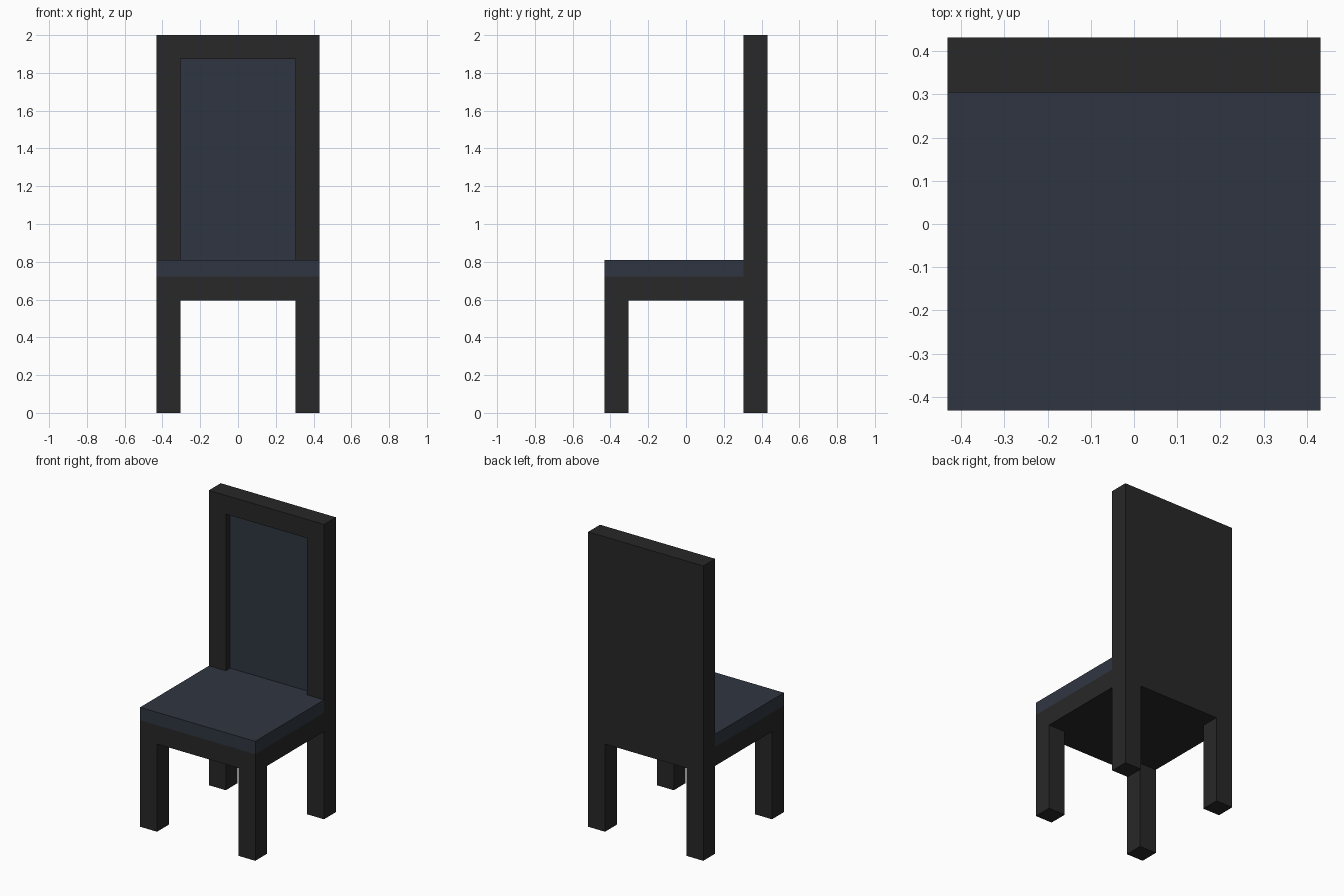
import bpy

if "Cube" in bpy.data.objects:
    bpy.data.objects.remove(bpy.data.objects["Cube"])


def material(name, color):
    m = bpy.data.materials.new(name)
    m.diffuse_color = (*color, 1.0)
    m.use_nodes = True
    m.node_tree.nodes["Principled BSDF"].inputs["Base Color"].default_value = m.diffuse_color
    return m


WOOD = material("dark_wood", (0.021, 0.021, 0.021))
FABRIC = material("blue_fabric", (0.029, 0.036, 0.053))


def box(name, x, y, z, mat):
    """Box from (min, max) ranges along each axis."""
    verts = [(a, b, c) for c in z for b in y for a in x]
    faces = [(0, 2, 3, 1), (4, 5, 7, 6), (0, 1, 5, 4),
             (2, 6, 7, 3), (0, 4, 6, 2), (1, 3, 7, 5)]
    me = bpy.data.meshes.new(name)
    me.from_pydata(verts, [], faces)
    me.materials.append(mat)
    ob = bpy.data.objects.new(name, me)
    bpy.context.collection.objects.link(ob)
    return ob


OUT, INN = 0.432, 0.305            # outer half width, inner edge of legs
APRON, SEAT, TOP = 0.595, 0.723, 0.81
PANEL_Y, BOARD_Y = 0.352, 0.37     # recessed panel front, board front

# Legs and back posts, left and right
for side, x in (("left", (-OUT, -INN)), ("right", (INN, OUT))):
    box(f"front_leg_{side}", x, (-OUT, -INN), (0, APRON), WOOD)
    box(f"back_post_{side}", x, (INN, OUT), (0, 2.0), WOOD)

# Seat base and cushion
box("seat_base", (-OUT, OUT), (-OUT, INN), (APRON, SEAT), WOOD)
box("seat_cushion", (-OUT, OUT), (-OUT, INN), (SEAT, TOP), FABRIC)
box("cushion_tongue", (-INN, INN), (INN, PANEL_Y), (SEAT, TOP), FABRIC)

# Backrest: lower rail, top rail, back board and upholstered panel
box("lower_rail", (-INN, INN), (INN, OUT), (APRON, SEAT), WOOD)
box("top_rail", (-INN, INN), (INN, OUT), (1.873, 2.0), WOOD)
box("back_board", (-INN, INN), (BOARD_Y, OUT), (SEAT, 1.873), WOOD)
box("back_panel", (-INN, INN), (PANEL_Y, BOARD_Y), (SEAT, 1.873), FABRIC)
